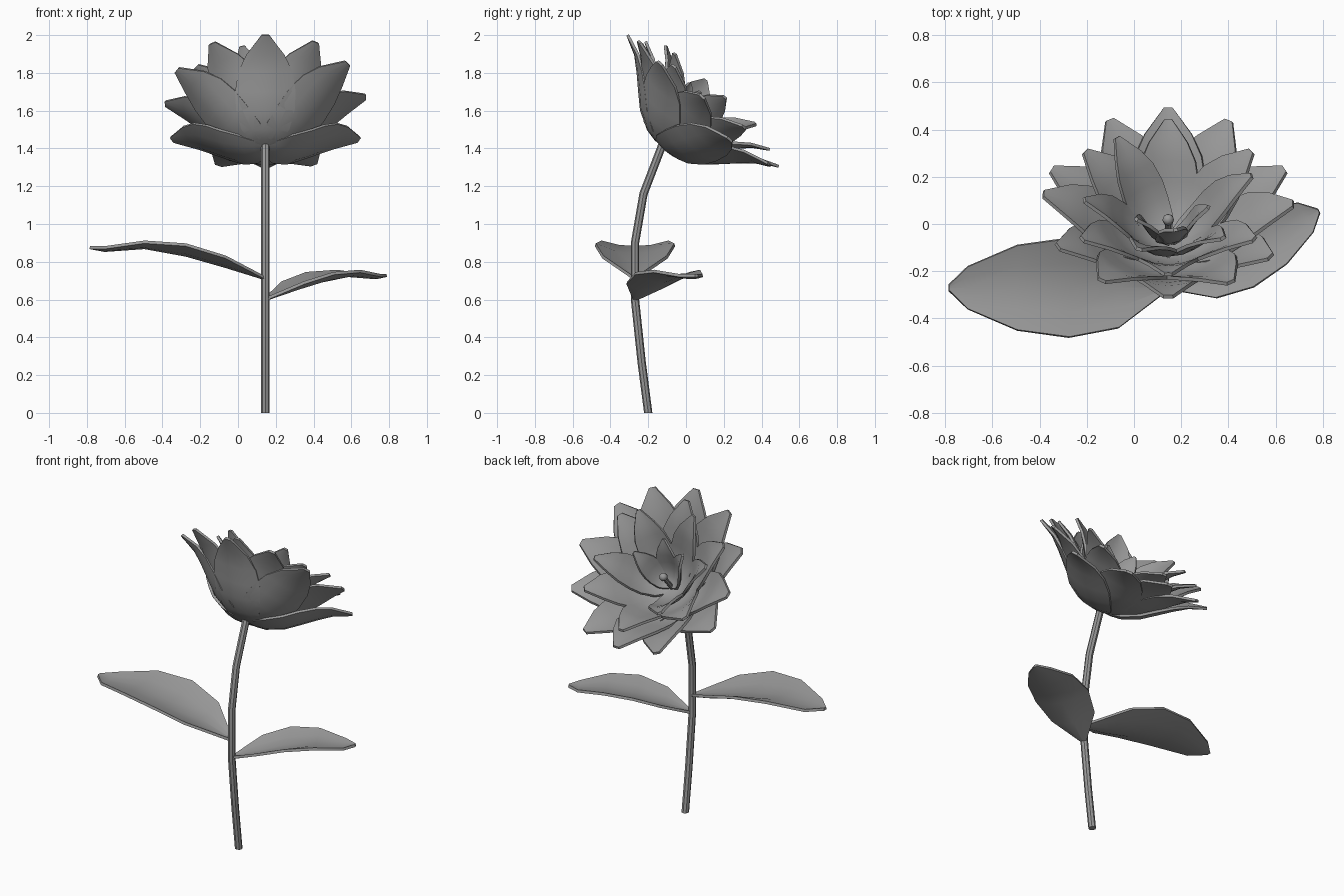
import bpy, bmesh
from math import radians, sin, cos, pi
from mathutils import Matrix, Vector

cube = bpy.data.objects.get("Cube")
if cube:
    bpy.data.objects.remove(cube, do_unlink=True)

grey = bpy.data.materials.new("plain grey")
grey.use_nodes = True
colour = (0.32, 0.32, 0.32, 1)
grey.diffuse_color = colour
grey.node_tree.nodes["Principled BSDF"].inputs["Base Color"].default_value = colour

STEM_X = 0.145
ACROSS = (-1, -0.5, 0, 0.5, 1)


def make_object(name, bm, matrix, thickness=0):
    bmesh.ops.recalc_face_normals(bm, faces=bm.faces)
    bm.transform(matrix)
    mesh = bpy.data.meshes.new(name)
    bm.to_mesh(mesh)
    bm.free()
    mesh.materials.append(grey)
    obj = bpy.data.objects.new(name, mesh)
    bpy.context.collection.objects.link(obj)
    bpy.ops.object.select_all(action="DESELECT")
    obj.select_set(True)
    bpy.context.view_layer.objects.active = obj
    if thickness:
        solid = obj.modifiers.new("thickness", "SOLIDIFY")
        solid.thickness = thickness
        solid.offset = 0
        bpy.ops.object.modifier_apply(modifier=solid.name)
    bpy.ops.object.shade_smooth_by_angle(angle=radians(40))


def skin(rows, closed=False):
    """Bridge equal-length rows of points into a quad sheet or tube."""
    bm = bmesh.new()
    grid = [[bm.verts.new(p) for p in row] for row in rows]
    count = len(rows[0])
    for a, b in zip(grid, grid[1:]):
        for i in range(count if closed else count - 1):
            j = (i + 1) % count
            bm.faces.new((a[i], a[j], b[j], b[i]))
    if closed:
        bm.faces.new(grid[0])
        bm.faces.new(grid[-1])
    return bm


def sheet(stations):
    """Stations hold distance out, spine height, half width, edge shift out and up."""
    return skin([[(f * w, -(out + f * f * d_out), up + f * f * d_up) for f in ACROSS]
                 for out, up, w, d_out, d_up in stations])


# Stem: a slim octagonal tube swept along a bent path
path = [(-0.20, 0), (-0.235, 0.27), (-0.27, 0.6), (-0.27, 0.9), (-0.225, 1.16), (-0.125, 1.42)]
rings = []
for i, (y, z) in enumerate(path):
    before, after = path[max(i - 1, 0)], path[min(i + 1, len(path) - 1)]
    along = Vector((0, after[0] - before[0], after[1] - before[1])).normalized()
    if i == 0:
        along = Vector((0, 0, 1))
    side = along.cross(Vector((1, 0, 0)))
    rings.append([Vector((STEM_X + 0.022 * cos(a), y, z)) + side * 0.022 * sin(a)
                  for a in [k * pi / 4 for k in range(8)]])
make_object("stem", skin(rings, closed=True), Matrix())

# Leaves: one shape, used large on the right and smaller on the left
leaf_stations = [(0, 0, 0.01, 0, 0.005), (0.21, 0.065, 0.17, 0, 0.05), (0.42, 0.125, 0.21, 0, 0.055),
                 (0.64, 0.165, 0.18, 0, 0.03), (0.85, 0.15, 0.09, 0, 0.015),
                 (0.93, 0.165, 0.012, 0, 0)]
for name, height, size, turn in [("right_leaf", 0.71, 1, -90), ("left_leaf", 0.6, 0.77, 117)]:
    place = (Matrix.Translation((STEM_X, -0.27, height)) @ Matrix.Rotation(radians(turn), 4, "Z")
             @ Matrix.Scale(size, 4))
    make_object(name, sheet(leaf_stations), place, 0.016)

# Flower head, tilted towards the back
head = Matrix.Translation((STEM_X, -0.12, 1.41)) @ Matrix.Rotation(radians(-41), 4, "X")
petal_stations = [(0.01, 0, 0.04, 0, 0.005), (0.06, 0.003, 0.085, -0.01, 0.01),
                  (0.12, 0.016, 0.125, -0.02, 0.02), (0.215, 0.07, 0.153, -0.025, 0.025),
                  (0.285, 0.136, 0.158, -0.025, 0.025), (0.36, 0.209, 0.142, -0.02, 0.02),
                  (0.43, 0.27, 0.1, -0.01, 0.01), (0.53, 0.322, 0.02, 0, 0)]

# Petal rings: name, angles, lift angle, size, relative width, base height
petal_rings = [("outer_petal", (0, 55, -62, 180), 0, 1.0, 1.0, 0),
               ("low_petal", (116, -116), -6, 0.98, 1.0, 0),
               ("second_petal", (30, -32, 88, -94), -1, 0.99, 0.95, 0.025),
               ("low_second_petal", (152, -153), -4, 0.99, 0.95, 0.015),
               ("third_petal", (0, 57, -57, 126, -126, 180), 4, 0.86, 0.95, 0.05),
               ("fourth_petal", (-20, 40, 102, -143, -80), 12, 0.8, 0.8, 0.07),
               ("inner_petal", (10, -50, 75), 24, 0.5, 0.85, 0.09)]
for name, angles, lift, size, width, base in petal_rings:
    for i, angle in enumerate(angles):
        place = (head @ Matrix.Rotation(radians(angle), 4, "Z")
                 @ Matrix.Translation((0, 0, base)) @ Matrix.Rotation(radians(-lift), 4, "X")
                 @ Matrix.Diagonal((size * width, size, size, 1)))
        make_object(f"{name}_{i + 1}", sheet(petal_stations), place, 0.015)

# Pistil: a short rod with a rounded knob
bm = bmesh.new()
bmesh.ops.create_cone(bm, cap_ends=True, segments=8, radius1=0.014, radius2=0.014, depth=0.2,
                      matrix=Matrix.Translation((0, 0, 0.1)))
bmesh.ops.create_uvsphere(bm, u_segments=8, v_segments=6, radius=0.025,
                          matrix=Matrix.Translation((0, 0, 0.21)))
make_object("pistil", bm, head)
